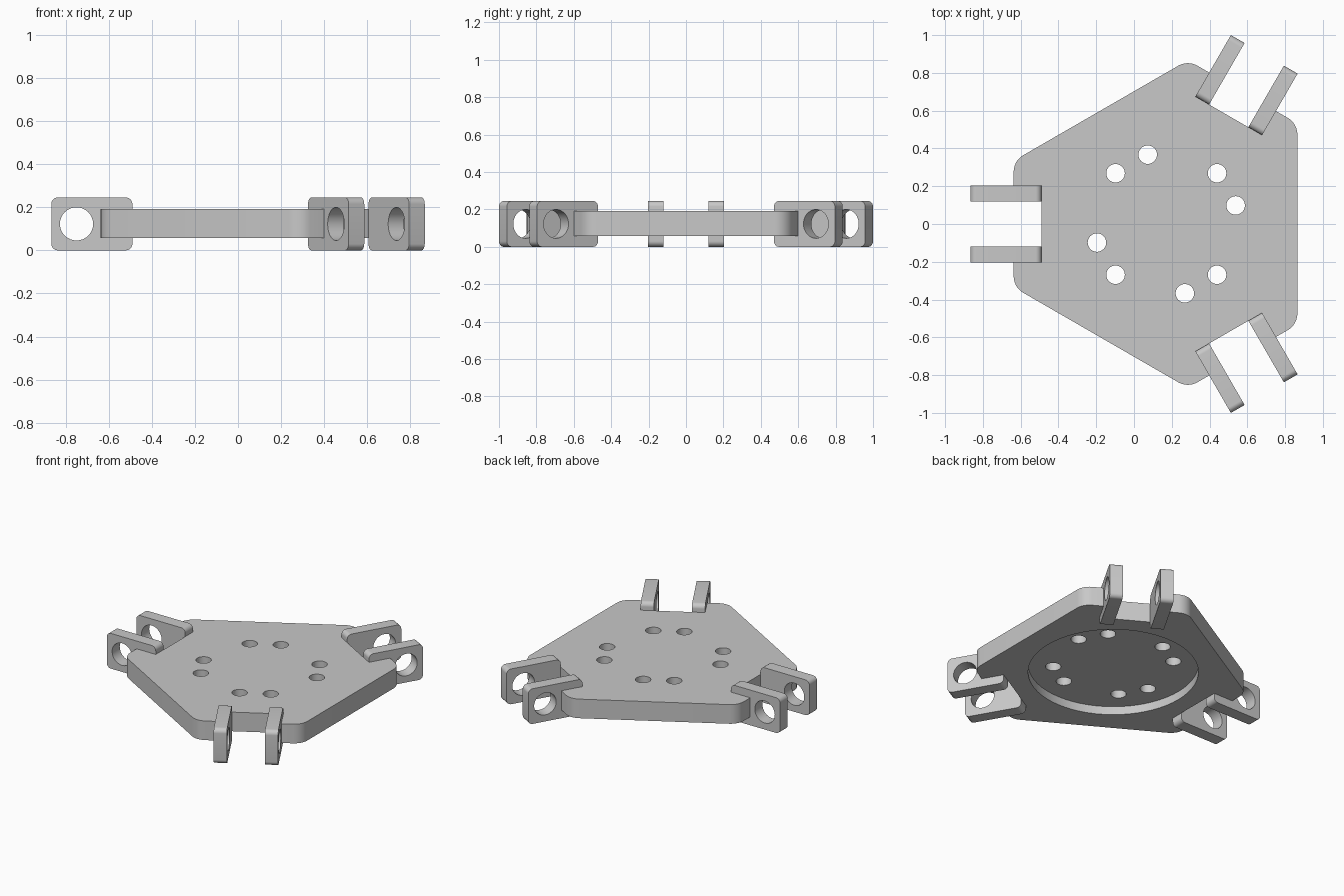
import bpy, bmesh
from math import cos, sin, tan, pi, radians
from mathutils import Vector, Matrix

cube = bpy.data.objects.get("Cube")
if cube:
    bpy.data.objects.remove(cube, do_unlink=True)

GREY = 0.58
CENTRE = Vector((0.171, 0, 0))
PLATE_LOW, PLATE_HIGH, LUG_HIGH = 0.058, 0.191, 0.245

metal = bpy.data.materials.new("grey_metal")
metal.use_nodes = True
metal.diffuse_color = (GREY, GREY, GREY, 1)
metal.node_tree.nodes["Principled BSDF"].inputs["Base Color"].default_value = (GREY, GREY, GREY, 1)


def rounded(corners, steps=6):
    """Outline from (point, radius) corners, with an arc at each rounded one."""
    out = []
    for i, (p, r) in enumerate(corners):
        if r == 0:
            out.append(p)
            continue
        a = (corners[i - 1][0] - p).normalized()
        b = (corners[(i + 1) % len(corners)][0] - p).normalized()
        half = a.angle(b) / 2
        mid = p + (a + b).normalized() * r / sin(half)
        start = p + a * r / tan(half) - mid
        end = p + b * r / tan(half) - mid
        out += [mid + start.lerp(end, k / steps).normalized() * r for k in range(steps + 1)]
    return out


def circle(x, y, r, n=32):
    return [Vector((x + r * cos(2 * pi * k / n), y + r * sin(2 * pi * k / n))) for k in range(n)]


def prism(name, outline, low, high):
    """Solid with the given outline, standing from low to high."""
    bm = bmesh.new()
    base = bm.faces.new([bm.verts.new((p.x, p.y, low)) for p in outline])
    top = bmesh.ops.extrude_face_region(bm, geom=[base], use_keep_orig=True)["geom"]
    bmesh.ops.translate(bm, vec=(0, 0, high - low),
                        verts=[g for g in top if isinstance(g, bmesh.types.BMVert)])
    bmesh.ops.recalc_face_normals(bm, faces=bm.faces)
    mesh = bpy.data.meshes.new(name)
    bm.to_mesh(mesh)
    bm.free()
    mesh.materials.append(metal)
    obj = bpy.data.objects.new(name, mesh)
    bpy.context.collection.objects.link(obj)
    return obj


def activate(obj):
    bpy.ops.object.select_all(action='DESELECT')
    obj.select_set(True)
    bpy.context.view_layer.objects.active = obj


def cut(obj, outline, low, high):
    cutter = prism("cutter", outline, low, high)
    cutter.hide_render = True
    mod = obj.modifiers.new("cut", 'BOOLEAN')
    mod.operation, mod.solver, mod.object = 'DIFFERENCE', 'EXACT', cutter
    activate(obj)
    bpy.ops.object.modifier_apply(modifier=mod.name)
    bpy.data.objects.remove(cutter, do_unlink=True)


def smooth(obj):
    activate(obj)
    bpy.ops.object.shade_smooth_by_angle(angle=radians(30))


# Plate: one notched short side, repeated three times around the centre
SHORT, LONG, NOTCH, HALF = 0.808, 0.694, 0.661, 0.204
side = (LONG - SHORT / 2) / sin(pi / 3)
profile = [(SHORT, -side, 0.1), (SHORT, -HALF, 0), (NOTCH, -HALF, 0),
           (NOTCH, HALF, 0), (SHORT, HALF, 0), (SHORT, side, 0.1)]
angles = [radians(a) for a in (60, 180, 300)]
corners = [(Matrix.Rotation(a, 2) @ Vector((x, y)), r) for a in angles for x, y, r in profile]
plate = prism("mounting_plate", rounded(corners), PLATE_LOW, PLATE_HIGH)

# Round recess underneath
cut(plate, circle(0, 0, 0.537, 64), PLATE_LOW - 0.1, PLATE_LOW + 0.058)

# Ring of bolt holes in four pairs
for quarter in range(4):
    for degrees in (15, 45):
        a = radians(degrees + 90 * quarter)
        cut(plate, circle(0.38 * cos(a), 0.38 * sin(a), 0.049), 0, 0.4)
plate.location = CENTRE
smooth(plate)

# Lug with pin hole, drawn flat and then stood upright
LUG_END, LUG_THICK = 1.037, 0.084
box = [(NOTCH, 0), (LUG_END, 0), (LUG_END, LUG_HIGH), (NOTCH, LUG_HIGH)]
lug = prism("lug", rounded([(Vector(p), 0.03) for p in box]), -LUG_THICK / 2, LUG_THICK / 2)
cut(lug, circle(0.92, LUG_HIGH / 2, 0.077), -0.2, 0.2)
lug.data.transform(Matrix.Rotation(pi / 2, 4, 'X'))
smooth(lug)

# Two lugs in each notch
for name, a in zip(("back", "right", "front"), angles):
    for number, s in enumerate((-1, 1), 1):
        copy = bpy.data.objects.new(f"{name}_lug_{number}", lug.data)
        bpy.context.collection.objects.link(copy)
        turn = Matrix.Rotation(a, 4, 'Z')
        offset = Matrix.Translation((0, s * (HALF - LUG_THICK / 2), 0))
        copy.matrix_world = Matrix.Translation(CENTRE) @ turn @ offset
bpy.data.objects.remove(lug, do_unlink=True)
